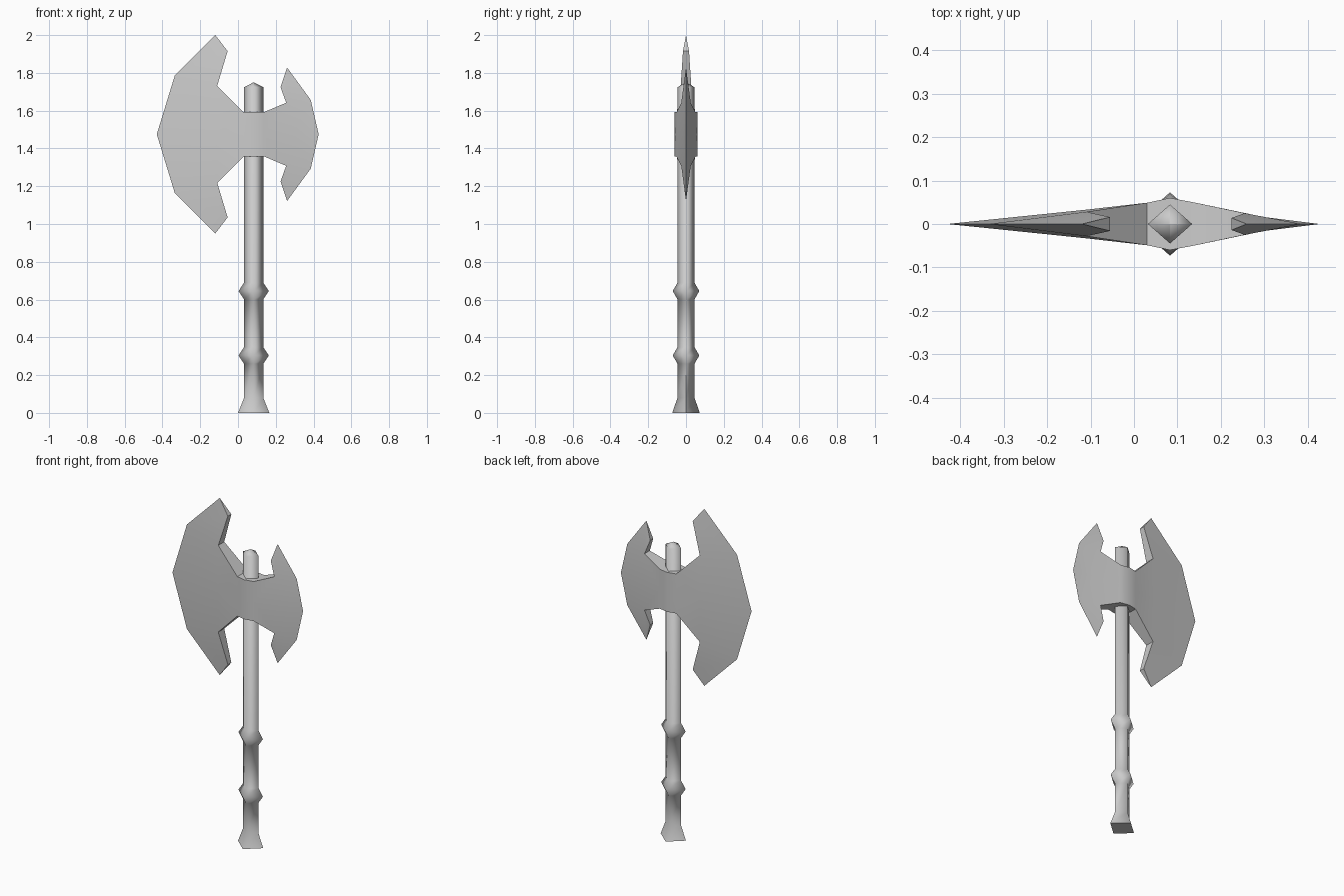
import bpy, bmesh
from math import cos, sin, pi, radians

cube = bpy.data.objects.get("Cube")
if cube:
    bpy.data.objects.remove(cube)

CX = 0.083    # handle axis
MID = 1.475   # height of the blade's mirror line

steel = bpy.data.materials.new("grey_steel")
steel.use_nodes = True
steel.diffuse_color = (0.6, 0.6, 0.6, 1)
steel.node_tree.nodes["Principled BSDF"].inputs["Base Color"].default_value = (0.6, 0.6, 0.6, 1)


def finish(name, bm, angle):
    bmesh.ops.recalc_face_normals(bm, faces=bm.faces)
    mesh = bpy.data.meshes.new(name)
    bm.to_mesh(mesh)
    bm.free()
    mesh.materials.append(steel)
    obj = bpy.data.objects.new(name, mesh)
    bpy.context.collection.objects.link(obj)
    bpy.ops.object.select_all(action='DESELECT')
    obj.select_set(True)
    bpy.context.view_layer.objects.active = obj
    bpy.ops.object.shade_smooth_by_angle(angle=radians(angle))
    return obj


def lathe(name, profile):
    """Four-sided turned part from (radius, height) pairs, slightly flattened in depth."""
    bm = bmesh.new()
    rings = []
    for r, z in profile:
        rings.append([bm.verts.new((CX + r * cos(k * pi / 2), 0.88 * r * sin(k * pi / 2), z))
                      for k in range(4)])
    for a, b in zip(rings, rings[1:]):
        for k in range(4):
            n = (k + 1) % 4
            bm.faces.new((a[k], a[n], b[n], b[k]))
    bm.faces.new(rings[0])
    bm.faces.new(rings[-1])
    bmesh.ops.remove_doubles(bm, verts=bm.verts, dist=0.0005)
    return finish(name, bm, 92)


# Handle: flared pommel, two grip rings, pointed cap
R = 0.051
profile = [(0.083, 0), (R, 0.08)]
for z in (0.304, 0.645):
    profile += [(R, z - 0.044), (0.08, z), (R, z + 0.044)]
profile += [(R, 1.724), (0.001, 1.75)]
lathe("handle", profile)

# Double blade: upper front quarter as x, height above mirror line, half thickness
P = {
    "E": (-0.43, 0, 0), "A": (-0.335, 0.31, 0), "B": (-0.12, 0.525, 0),
    "C": (-0.055, 0.44, 0.016), "D": (-0.11, 0.257, 0.028),
    "K": (0.03, 0.117, 0.049), "L": (CX, 0.117, 0.06), "N": (0.137, 0.117, 0.05),
    "F": (0.255, 0.167, 0.025), "G": (0.225, 0.25, 0.014), "H": (0.26, 0.353, 0),
    "I": (0.385, 0.182, 0), "J": (0.427, 0, 0),
    "m": (-0.11, 0, 0.033), "k": (0.03, 0, 0.049), "l": (CX, 0, 0.06),
    "n": (0.137, 0, 0.05), "f": (0.3, 0, 0.016),
}
SIDES = ["EAm", "ADm", "ABCD", "mDKk", "kKLl", "lLNn", "nNFf", "FGHI", "FIf", "fIJ"]
RIM = "BCDKLNFGH"

bm = bmesh.new()
for up in (1, -1):
    def vert(letter, side):
        x, h, t = P[letter]
        return bm.verts.new((x, side * t, MID + up * h))
    for face in SIDES:
        for side in (1, -1):
            bm.faces.new([vert(c, side) for c in face])
    # Inner rim joining the front and back
    for a, b in zip(RIM, RIM[1:]):
        bm.faces.new((vert(a, -1), vert(b, -1), vert(b, 1), vert(a, 1)))
bmesh.ops.remove_doubles(bm, verts=bm.verts, dist=0.0005)
finish("axe_blade", bm, 30)
